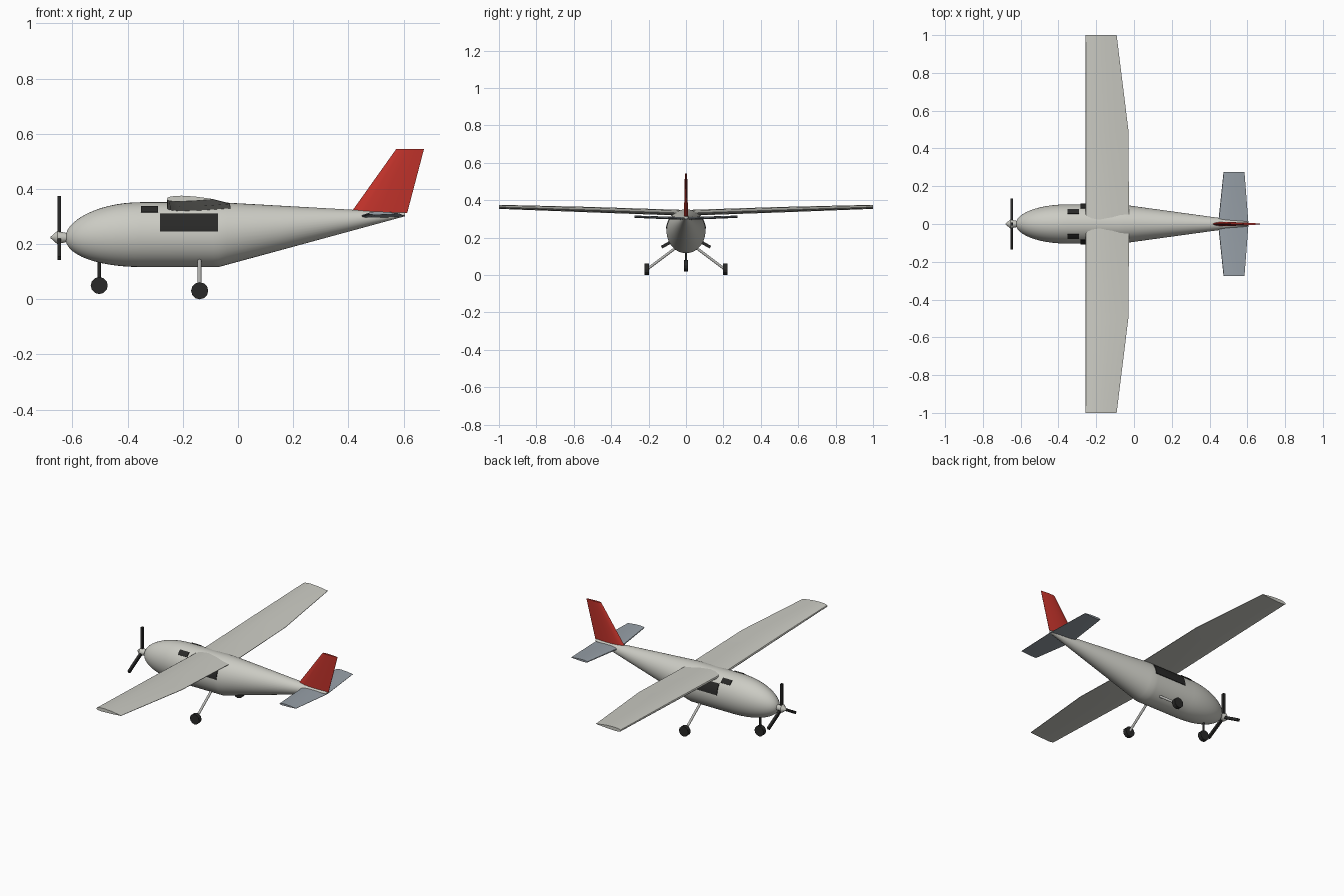
import bpy, bmesh, math
from mathutils import Vector

if "Cube" in bpy.data.objects:
    bpy.data.objects.remove(bpy.data.objects["Cube"])


def material(name, rgb):
    m = bpy.data.materials.new(name)
    m.diffuse_color = (*rgb, 1)
    m.use_nodes = True
    m.node_tree.nodes["Principled BSDF"].inputs["Base Color"].default_value = m.diffuse_color
    return m


CREAM = material("pale grey paint", (0.60, 0.60, 0.55))
RED = material("red paint", (0.54, 0.033, 0.024))
BLUE = material("blue grey paint", (0.31, 0.35, 0.39))
BLACK = material("black", (0.022, 0.022, 0.021))
METAL = material("strut metal", (0.48, 0.48, 0.46))


def finish(name, bm, mat, smooth=None):
    bmesh.ops.recalc_face_normals(bm, faces=bm.faces)
    me = bpy.data.meshes.new(name)
    bm.to_mesh(me)
    bm.free()
    me.materials.append(mat)
    ob = bpy.data.objects.new(name, me)
    bpy.context.collection.objects.link(ob)
    if smooth:
        bpy.ops.object.select_all(action='DESELECT')
        ob.select_set(True)
        bpy.context.view_layer.objects.active = ob
        bpy.ops.object.shade_smooth_by_angle(angle=math.radians(smooth))
    return ob


def loft(name, rings, mat, smooth=None):
    """Skin a row of closed rings and cap both ends."""
    bm = bmesh.new()
    vs = [[bm.verts.new(p) for p in r] for r in rings]
    n = len(vs[0])
    for a, b in zip(vs, vs[1:]):
        for i in range(n):
            j = (i + 1) % n
            bm.faces.new((a[i], a[j], b[j], b[i]))
    bm.faces.new(vs[0])
    bm.faces.new(vs[-1])
    return finish(name, bm, mat, smooth)


def rod(name, a, b, r1, r2, mat, sides=12, smooth=None):
    """Cylinder or cone from a to b."""
    a, b = Vector(a), Vector(b)
    bm = bmesh.new()
    bmesh.ops.create_cone(bm, cap_ends=True, segments=sides, radius1=r1, radius2=r2, depth=(b - a).length)
    m = (b - a).to_track_quat('Z', 'Y').to_matrix().to_4x4()
    m.translation = (a + b) / 2
    bmesh.ops.transform(bm, matrix=m, verts=bm.verts)
    return finish(name, bm, mat, smooth)


# Fuselage: elliptical nose, constant cabin, straight tapered tail
NOSE, CAB, KINK, TAIL = -0.626, -0.35, -0.07, 0.605


def section(x):
    """Half width, half height and centre height at x."""
    if x < CAB:
        t = (CAB - x) / (CAB - NOSE)
        s = max(math.sqrt(max(1 - t * t, 0)), 0.01)
        return 0.104 * s, 0.1175 * s, 0.2345 - 0.012 * t * t
    if x < KINK:
        return 0.104, 0.1175, 0.2345
    t = (x - KINK) / (TAIL - KINK)
    top, bot = 0.352 + (0.314 - 0.352) * t, 0.117 + (0.301 - 0.117) * t
    return 0.104 + (0.011 - 0.104) * t, (top - bot) / 2, (top + bot) / 2


xs = [CAB - (CAB - NOSE) * math.cos(math.pi / 2 * i / 14) for i in range(15)]
xs += [-0.2, -0.09, KINK, -0.04, 0.15, 0.4, TAIL]
rings = []
for x in xs:
    w, h, z = section(x)
    rings.append([(x, w * math.cos(a), z + h * math.sin(a)) for a in (math.tau * i / 40 for i in range(40))])
loft("fuselage", rings, CREAM, 40)


# Windows: thin plates that follow the fuselage skin
def window(name, x0, x1, z0, z1, side):
    bm = bmesh.new()
    grid = []
    for i in range(7):
        x = x0 + (x1 - x0) * i / 6
        w, h, zc = section(x)
        col = []
        for j in range(7):
            a = math.asin(max(-1, min(1, (z0 + (z1 - z0) * j / 6 - zc) / h)))
            col.append(bm.verts.new((x, side * (w + 0.002) * math.cos(a), zc + (h + 0.002) * math.sin(a))))
        grid.append(col)
    for i in range(6):
        for j in range(6):
            q = (grid[i][j], grid[i + 1][j], grid[i + 1][j + 1], grid[i][j + 1])
            bm.faces.new(q if side < 0 else q[::-1])
    ob = finish(name, bm, BLACK)
    mod = ob.modifiers.new("thickness", 'SOLIDIFY')
    mod.thickness = 0.004
    mod.offset = 0


for side, word in ((-1, "right"), (1, "left")):
    window("cabin_window_" + word, -0.283, -0.073, 0.246, 0.308, side)
    window("front_window_" + word, -0.352, -0.29, 0.314, 0.335, side)

# Main wing: straight leading edge, outer trailing edge tapers, slight dihedral
FOIL = [(0, 0), (0.015, 0.007), (0.06, 0.012), (0.15, 0.016), (0.32, 0.018), (0.6, 0.014), (0.85, 0.006),
        (1, 0.001), (1, -0.002), (0.6, -0.009), (0.2, -0.013), (0.05, -0.009), (0.012, -0.005)]


def wing_ring(y, x0, x1, z, k):
    return [(x0 + (x1 - x0) * u, y, z + k * v) for u, v in FOIL]


loft("main_wing", [wing_ring(y, -0.258, te, z, k) for y, te, z, k in (
    (-1, -0.092, 0.363, 0.7), (-0.5, -0.03, 0.347, 0.95), (0, -0.026, 0.330, 1),
    (0.5, -0.03, 0.347, 0.95), (1, -0.092, 0.363, 0.7))], CREAM, 30)

# Tailplane
loft("tailplane", [wing_ring(y, x0, x1, z, k) for y, x0, x1, z, k in (
    (-0.275, 0.474, 0.585, 0.311, 0.4), (0, 0.445, 0.606, 0.301, 0.5),
    (0.275, 0.474, 0.585, 0.311, 0.4))], BLUE, 30)

# Fin: swept, with a thin symmetric section
HALF = [(0, 0), (0.04, 0.5), (0.2, 0.95), (0.45, 1), (0.75, 0.6), (1, 0.08)]
PROFILE = HALF + [(u, -v) for u, v in HALF[:0:-1]]
loft("fin", [[(x0 + (x1 - x0) * u, t * v, z) for u, v in PROFILE] for x0, x1, t, z in (
    (0.408, 0.613, 0.011, 0.312), (0.573, 0.674, 0.006, 0.544))], RED, 30)

# Propeller: spinner and three blades
HUB = Vector((-0.648, 0, 0.224))
rod("spinner", (-0.655, 0, 0.224), (-0.68, 0, 0.224), 0.024, 0.002, CREAM, 16, 30)
rod("spinner_back", (-0.62, 0, 0.224), (-0.655, 0, 0.224), 0.016, 0.024, CREAM, 16, 30)
for i in range(3):
    a = math.tau * i / 3
    out, across = Vector((0, math.sin(a), math.cos(a))), Vector((0, math.cos(a), -math.sin(a)))
    loft(f"propeller_blade_{i + 1}", [
        [HUB + out * r + across * 0.008 * s + Vector((0.007 * t, 0, 0))
         for s, t in ((-1, -1), (1, -1), (1, 1), (-1, 1))] for r in (0.005, 0.15)], BLACK)


# Landing gear
def wheel(name, x, y, z):
    rod(name, (x, y - 0.012, z), (x, y + 0.012, z), 0.031, 0.031, BLACK, 12)


rod("nose_strut", (-0.503, 0, 0.05), (-0.503, 0, 0.16), 0.006, 0.006, BLACK)
wheel("nose_wheel", -0.503, 0, 0.05)
for side, word in ((-1, "right"), (1, "left")):
    rod("main_strut_" + word, (-0.139, side * 0.208, 0.031), (-0.139, side * 0.06, 0.142), 0.007, 0.007, METAL)
    wheel("main_wheel_" + word, -0.139, side * 0.21, 0.031)
